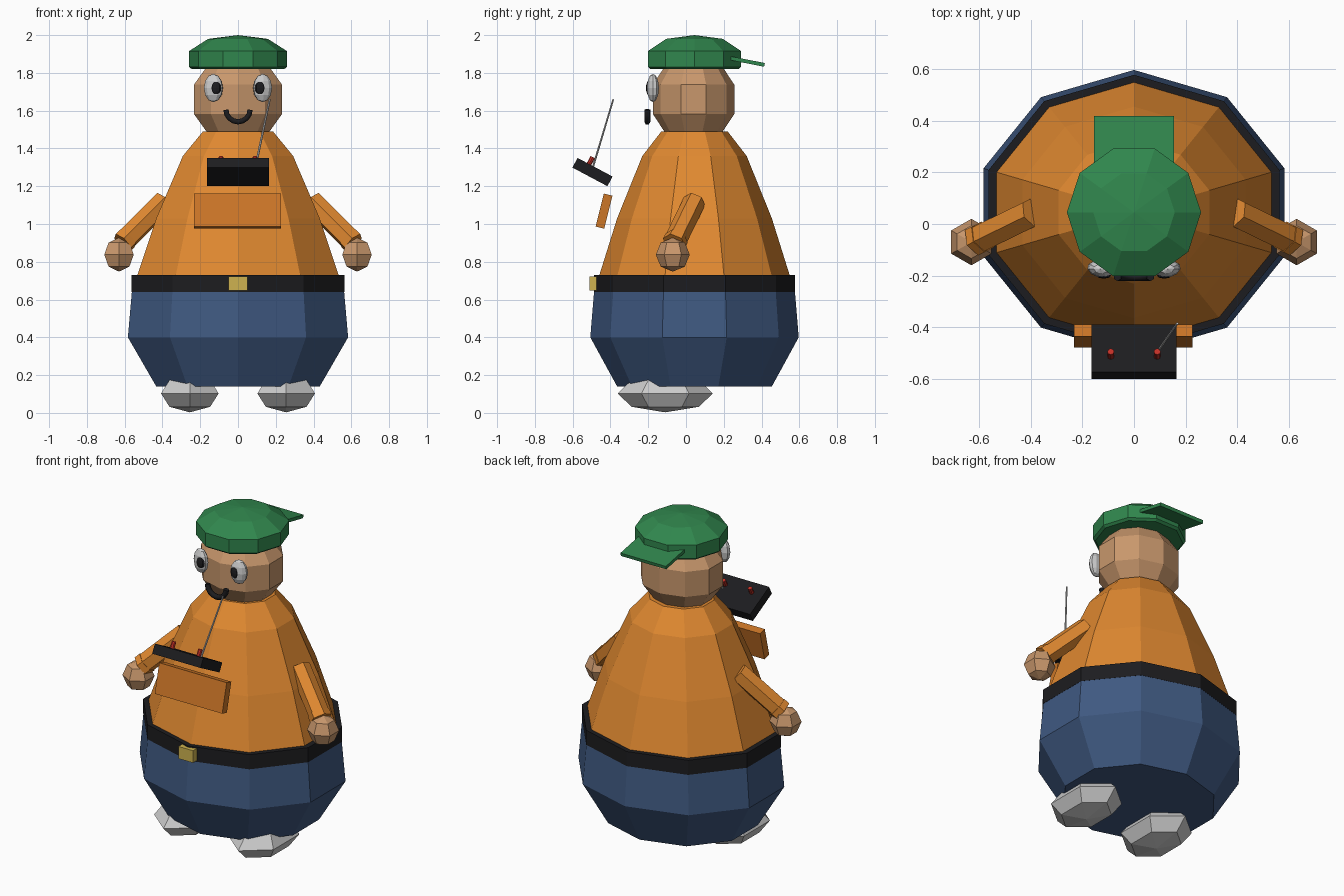
import bpy, bmesh, math
from mathutils import Matrix, Vector

if "Cube" in bpy.data.objects:
    bpy.data.objects.remove(bpy.data.objects["Cube"])

MATS = {}
COLORS = {
    "orange": (0.75, 0.25, 0.03), "dark_orange": (0.60, 0.18, 0.02),
    "blue": (0.05, 0.10, 0.22), "green": (0.03, 0.24, 0.075),
    "skin": (0.58, 0.31, 0.15), "black": (0.012, 0.012, 0.014),
    "gold": (0.62, 0.45, 0.08), "white": (0.85, 0.85, 0.83),
    "red": (0.55, 0.03, 0.02),
}


def paint(ob, color):
    if color:
        if color not in MATS:
            MATS[color] = bpy.data.materials.new(color)
            MATS[color].diffuse_color = (*COLORS[color], 1)
        ob.data.materials.append(MATS[color])


def finish(name, bm, color):
    bmesh.ops.recalc_face_normals(bm, faces=bm.faces)
    me = bpy.data.meshes.new(name)
    bm.to_mesh(me)
    bm.free()
    ob = bpy.data.objects.new(name, me)
    bpy.context.collection.objects.link(ob)
    paint(ob, color)
    return ob


def lathe(name, profile, color, cy, ratio=1.0, start=0.0, n=10):
    """Closed ring stack; a zero radius makes a point."""
    bm = bmesh.new()
    rings = []
    for r, z in profile:
        if r == 0:
            rings.append([bm.verts.new((0, cy, z))] * n)
            continue
        angles = [start + 2 * math.pi * i / n for i in range(n)]
        rings.append([bm.verts.new((r * math.cos(a), cy + r * ratio * math.sin(a), z))
                      for a in angles])
    for lo, hi in zip(rings, rings[1:]):
        for i in range(n):
            j = (i + 1) % n
            quad = list(dict.fromkeys((lo[i], lo[j], hi[j], hi[i])))
            bm.faces.new(quad)
    for ring in (rings[0], rings[-1]):
        if ring[0] is not ring[1]:
            bm.faces.new(ring)
    return finish(name, bm, color)


def ball(name, loc, radii, segs, rings, color, rot=None):
    bm = bmesh.new()
    m = Matrix.Translation(loc) @ (rot or Matrix()) @ Matrix.Diagonal((*radii, 1))
    bmesh.ops.create_uvsphere(bm, u_segments=segs, v_segments=rings, radius=1, matrix=m)
    return finish(name, bm, color)


def box(name, loc, size, color, tilt=0.0):
    bm = bmesh.new()
    m = (Matrix.Translation(loc) @ Matrix.Rotation(math.radians(tilt), 4, 'X')
         @ Matrix.Diagonal((*size, 1)))
    bmesh.ops.create_cube(bm, size=1, matrix=m)
    return finish(name, bm, color)


def rod(name, a, b, r, segs, color, r2=None):
    a, b = Vector(a), Vector(b)
    bm = bmesh.new()
    m = Matrix.Translation((a + b) / 2) @ (b - a).to_track_quat('Z', 'Y').to_matrix().to_4x4()
    bmesh.ops.create_cone(bm, cap_ends=True, segments=segs, radius1=r, radius2=r2 or r,
                          depth=(b - a).length, matrix=m)
    return finish(name, bm, color)


# Body: trousers, belt, shirt (ten sides, a corner facing front)
Q = math.pi / 2
lathe("trousers", [(0.455, 0.14), (0.613, 0.40), (0.590, 0.65)], "blue", 0.045, 0.9, Q)
lathe("belt", [(0.592, 0.64), (0.592, 0.73)], "black", 0.045, 0.9, Q)
lathe("shirt", [(0.563, 0.72), (0.455, 1.03), (0.307, 1.36), (0.195, 1.49)],
      "orange", 0.045, 0.9, Q)
box("belt_buckle", (0, -0.49, 0.685), (0.10, 0.04, 0.075), "gold")

# Head and cap worn backwards
ball("head", (0, 0.04, 1.66), (0.258, 0.227, 0.25), 10, 5, "skin")
lathe("cap", [(0.245, 1.82), (0.26, 1.832), (0.26, 1.915), (0.158, 1.98), (0, 2.0)],
      "green", 0.045)
box("cap_brim", (0, 0.31, 1.863), (0.31, 0.215, 0.02), "green", -11)

# Smile: bent tube
cu = bpy.data.curves.new("mouth", 'CURVE')
cu.dimensions = '3D'
cu.bevel_depth = 0.016
cu.bevel_resolution = 1
cu.use_fill_caps = True
sp = cu.splines.new('POLY')
sp.points.add(8)
for i, p in enumerate(sp.points):
    a = math.pi + math.pi * i / 8
    p.co = (0.064 * math.cos(a), -0.205, 1.605 + 0.064 * math.sin(a), 1)
mouth = bpy.data.objects.new("mouth", cu)
bpy.context.collection.objects.link(mouth)
paint(mouth, "black")

# Mirrored parts
for s, side in ((-1, "left"), (1, "right")):
    turn = Matrix.Rotation(s * math.radians(12), 4, 'Z')
    ball(f"eye_{side}", (s * 0.13, -0.175, 1.72), (0.052, 0.032, 0.075), 10, 6, "white", turn)
    ball(f"pupil_{side}", (s * 0.117, -0.198, 1.72), (0.029, 0.014, 0.036), 8, 6, "black")
    rod(f"sleeve_{side}", (s * 0.39, 0.045, 1.12), (s * 0.605, -0.06, 0.905), 0.06, 6, "orange")
    rod(f"cuff_{side}", (s * 0.585, -0.05, 0.925), (s * 0.61, -0.063, 0.90), 0.064, 6, "orange")
    ball(f"hand_{side}", (s * 0.63, -0.07, 0.838), (0.09, 0.09, 0.09), 6, 4, "skin")
    ball(f"shoe_{side}", (s * 0.255, -0.11, 0.105), (0.176, 0.252, 0.10), 6, 4, None)
    # Control sticks on the remote
    rod(f"control_stick_{side}", (s * 0.09, -0.516, 1.312), (s * 0.09, -0.494, 1.354),
        0.013, 8, "red")

# Floating pocket panel and remote control
box("pocket", (-0.003, -0.434, 1.068), (0.46, 0.047, 0.18), "dark_orange", -14)
box("remote", (0, -0.495, 1.275), (0.33, 0.21, 0.058), "black", -28)
rod("antenna", (0.092, -0.493, 1.30), (0.168, -0.385, 1.66), 0.006, 6, None, 0.005)

# Centre the foot contact on the ground plane
for ob in bpy.context.collection.objects:
    if ob.name.startswith("shoe"):
        ob.location.z = -0.002

for m in bpy.data.materials:
    if m.users and not m.is_grease_pencil:
        m.use_nodes = True
        m.node_tree.nodes["Principled BSDF"].inputs["Base Color"].default_value = m.diffuse_color
